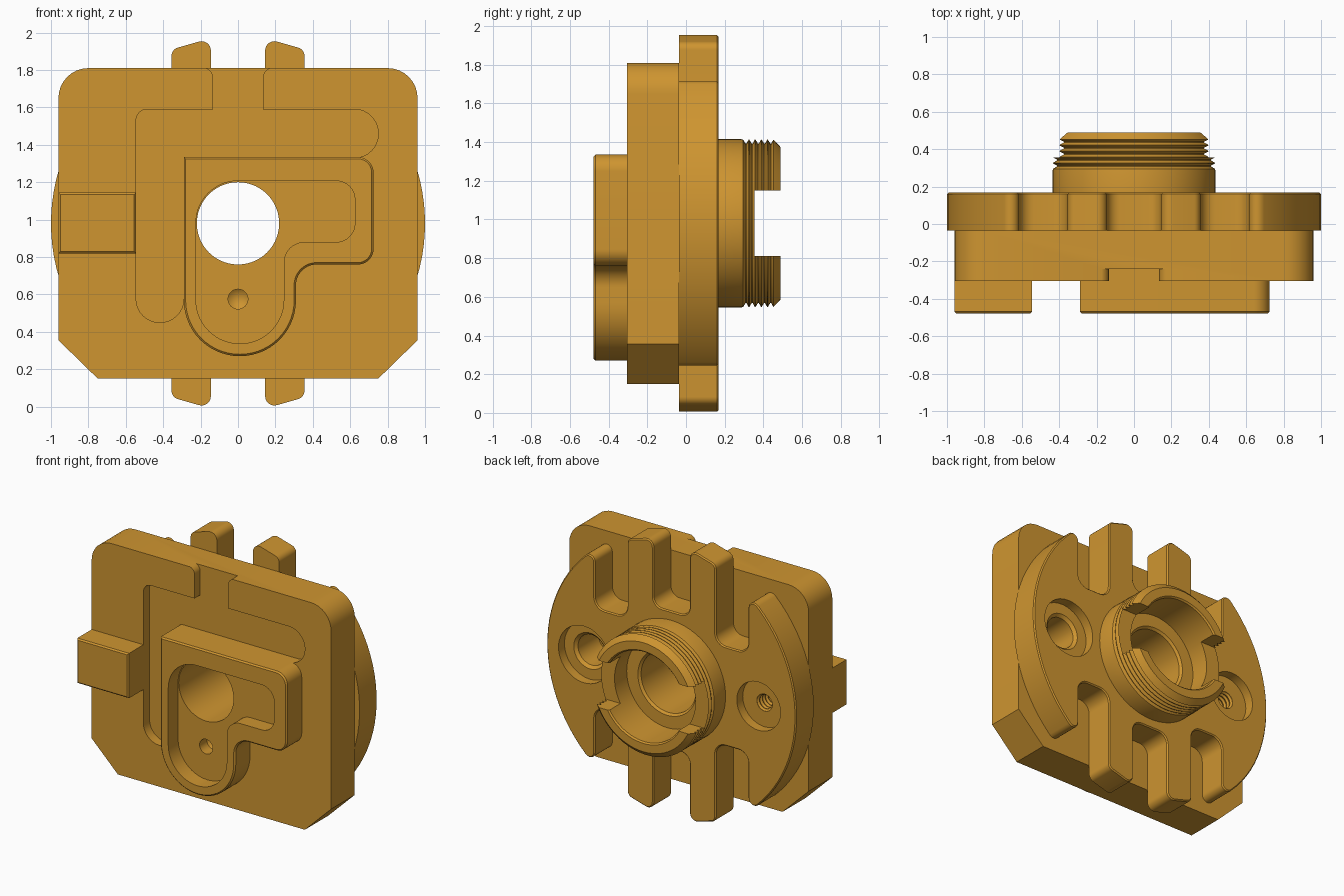
import bpy, bmesh, math
from mathutils import Vector

if "Cube" in bpy.data.objects:
    bpy.data.objects.remove(bpy.data.objects["Cube"], do_unlink=True)

brass = bpy.data.materials.new("golden brass")
brass.use_nodes = True
COLOUR = (0.62, 0.30, 0.03, 1)
brass.diffuse_color = COLOUR
brass.node_tree.nodes["Principled BSDF"].inputs["Base Color"].default_value = COLOUR

CZ = 0.98  # height of the main axis


def finish(bm, name):
    bmesh.ops.recalc_face_normals(bm, faces=bm.faces)
    mesh = bpy.data.meshes.new(name)
    bm.to_mesh(mesh)
    bm.free()
    mesh.materials.append(brass)
    ob = bpy.data.objects.new(name, mesh)
    bpy.context.collection.objects.link(ob)
    return ob


def rounded(points, steps=8):
    """Outline whose corners (x, z, radius) are turned into arcs."""
    out = []
    for i, p in enumerate(points):
        v = Vector(p[:2])
        if len(p) == 2:
            out.append(v)
            continue
        a = (Vector(points[i - 1][:2]) - v).normalized()
        b = (Vector(points[(i + 1) % len(points)][:2]) - v).normalized()
        half, r = a.angle(b) / 2, p[2]
        centre = v + (a + b).normalized() * r / math.sin(half)
        start = v + a * r / math.tan(half) - centre
        end = v + b * r / math.tan(half) - centre
        sweep = start.angle_signed(end)
        for k in range(steps + 1):
            t = -sweep * k / steps
            c, s = math.cos(t), math.sin(t)
            out.append(centre + Vector((start.x * c - start.y * s,
                                        start.x * s + start.y * c)))
    return out


def prism(name, outline, y0, y1, rim=0):
    """Outline in x and z, extruded from y0 to y1; rim chamfers the y1 end."""
    bm = bmesh.new()
    ends = [[bm.verts.new((p.x, y, p.y)) for p in outline] for y in (y0, y1)]
    bm.faces.new(ends[0])
    cap = bm.faces.new(ends[1])
    n = len(outline)
    for i in range(n):
        j = (i + 1) % n
        bm.faces.new((ends[0][i], ends[0][j], ends[1][j], ends[1][i]))
    bmesh.ops.recalc_face_normals(bm, faces=bm.faces)
    if rim:
        bmesh.ops.bevel(bm, geom=list(cap.edges), offset=rim, segments=1,
                        affect='EDGES', profile=0.5)
    return finish(bm, name)


def lathe(name, profile, x=0, z=CZ, n=72):
    """Closed (radius, y) profile turned about the y direction."""
    bm = bmesh.new()
    rings = []
    for k in range(n):
        t = math.tau * k / n
        rings.append([bm.verts.new((x + r * math.cos(t), y, z + r * math.sin(t)))
                      for r, y in profile])
    m = len(profile)
    last = m if profile[0][0] > 0 else m - 1
    for k in range(n):
        a, b = rings[k], rings[(k + 1) % n]
        for i in range(last):
            j = (i + 1) % m
            bm.faces.new((a[i], a[j], b[j], b[i]))
    bmesh.ops.remove_doubles(bm, verts=bm.verts, dist=1e-5)
    return finish(bm, name)


def box(x0, x1, z0, z1):
    return [Vector(p) for p in ((x0, z0), (x1, z0), (x1, z1), (x0, z1))]


def thread(r_out, r_in, y0, y1, turns):
    """Sawtooth run of ridges along y."""
    pitch = (y1 - y0) / turns
    pts = []
    for i in range(turns):
        y = y0 + i * pitch
        pts += [(r_out, y), (r_in, y + pitch * 0.4), (r_in, y + pitch * 0.55),
                (r_out, y + pitch * 0.9)]
    return pts


def cut(targets, cutter):
    cutter.hide_render = True
    for ob in targets:
        mod = ob.modifiers.new("cut", 'BOOLEAN')
        mod.operation, mod.solver, mod.object = 'DIFFERENCE', 'EXACT', cutter
        bpy.context.view_layer.objects.active = ob
        bpy.ops.object.modifier_apply(modifier=mod.name)
    bpy.data.objects.remove(cutter, do_unlink=True)


# Main body plate: rounded top corners, chamfered bottom corners
body = prism("body_plate", rounded([
    (-0.75, 0.15), (0.75, 0.15), (0.96, 0.355), (0.96, 1.81, 0.16),
    (-0.96, 1.81, 0.16), (-0.96, 0.355)]), -0.035, -0.305)

# L-shaped channel and the flared notch that opens at the top
cut([body], prism("channel_cutter", rounded([
    (-0.545, 0.45, 0.126), (-0.29, 0.45, 0.126), (-0.29, 1.33),
    (0.75, 1.33, 0.128), (0.75, 1.59, 0.128), (-0.545, 1.59, 0.06)]), -0.235, -0.4))
cut([body], prism("notch_cutter", rounded([
    (-0.135, 1.5), (0.135, 1.5), (0.135, 1.812, 0.05), (0.3, 1.812), (0.3, 1.95),
    (-0.3, 1.95), (-0.3, 1.812), (-0.135, 1.812, 0.05)]), -0.24, -0.4))

# Side block
prism("side_block", box(-0.96, -0.545, 0.82, 1.145), -0.29, -0.478, rim=0.01)

# Raised boss with a pocket that leaves a thin wall
boss = prism("front_boss", rounded([
    (-0.29, 0.27, 0.299), (0.31, 0.27, 0.299), (0.31, 0.76, 0.11),
    (0.725, 0.76, 0.085), (0.725, 1.335, 0.085), (-0.29, 1.335)], 14),
    -0.22, -0.478, rim=0.01)
cut([boss], prism("pocket_cutter", rounded([
    (-0.225, 0.337, 0.234), (0.245, 0.337, 0.234), (0.245, 0.88, 0.11),
    (0.625, 0.88, 0.1), (0.625, 1.207, 0.1), (-0.225, 1.207, 0.225)], 14),
    -0.365, -0.6))

# Round flange with slots that leave two fins at the top and two at the bottom
quarter = [(0.145, 0.50, 0.07), (0.145, 0.99, 0.05), (0.355, 0.93, 0.045),
           (0.355, 0.36, 0.08), (0.615, 0.36, 0.08), (0.615, 0.788, 0.045)]
quarter += [(math.cos(math.radians(d)), math.sin(math.radians(d)))
            for d in range(46, 0, -4)]


def flip(points, sx, sz):
    moved = [(p[0] * sx, CZ + p[1] * sz, *p[2:]) for p in points]
    return moved if sx == sz else moved[::-1]


ring = (flip(quarter, 1, 1) + flip(quarter, 1, -1)
        + flip(quarter, -1, -1) + flip(quarter, -1, 1))
flange = prism("slotted_flange", rounded(ring), -0.035, 0.168, rim=0.008)

# Threaded hub with stepped bore and two driving slots
hub = lathe("threaded_hub", [(0.22, 0.16), (0.435, 0.16), (0.435, 0.285)]
            + thread(0.433, 0.412, 0.295, 0.455, 5)
            + [(0.43, 0.455), (0.395, 0.488), (0.335, 0.488), (0.325, 0.478),
               (0.325, 0.215), (0.235, 0.215), (0.22, 0.2)])
cut([hub], prism("hub_slot_cutter", box(-0.6, 0.6, CZ - 0.17, CZ + 0.17), 0.355, 0.6))

# Through bore
cut([body, boss, flange], lathe("bore_cutter",
    [(0, -0.7), (0.22, -0.7), (0.22, 0.7), (0, 0.7)]))

# Small drilled hole in the pocket floor
cut([body, boss], lathe("drill_cutter",
    [(0, -0.24), (0.053, -0.28), (0.053, -0.42), (0, -0.42)], z=0.575, n=32))

# Counterbored hole on the left, threaded one on the right
cut([body, flange], lathe("left_hole_cutter",
    [(0, -0.15), (0.11, -0.15), (0.11, 0.08), (0.13, 0.1), (0.205, 0.1),
     (0.205, 0.3), (0, 0.3)], x=0.7, n=48))
cut([body, flange], lathe("right_hole_cutter",
    [(0, -0.15)] + thread(0.062, 0.05, -0.12, 0.1, 7)
    + [(0.062, 0.1), (0.175, 0.1), (0.175, 0.3), (0, 0.3)], x=-0.7, n=48))

# Smooth the curved walls and keep the edges crisp
bpy.ops.object.select_all(action='DESELECT')
for ob in (body, boss, flange, hub):
    ob.select_set(True)
bpy.context.view_layer.objects.active = body
bpy.ops.object.shade_smooth_by_angle(angle=math.radians(28))
